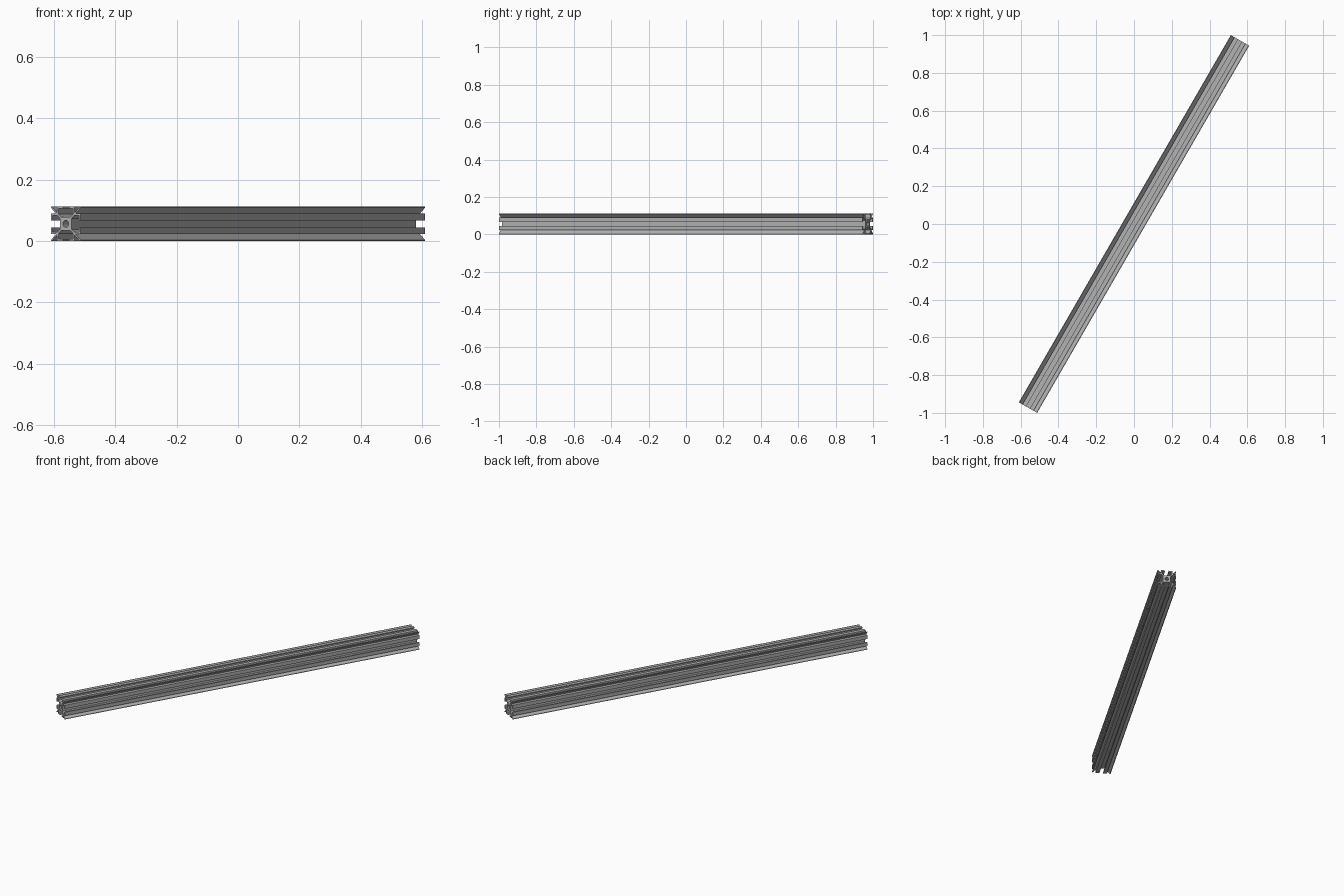
import bpy
from math import pi, sin, cos
from mathutils import Matrix

cube = bpy.data.objects.get("Cube")
if cube:
    bpy.data.objects.remove(cube, do_unlink=True)

WIDTH, LENGTH, HEADING = 0.1122, 2.245, pi / 6
BORE_RADIUS, BORE_SIDES = 0.1, 20

# Bare aluminium
metal = bpy.data.materials.new("aluminium_grey")
metal.use_nodes = True
grey = (0.45, 0.45, 0.45, 1)
metal.diffuse_color = grey
metal.node_tree.nodes["Principled BSDF"].inputs["Base Color"].default_value = grey

# Half of one side: corner fin, V groove, slot lip, slot chamber, core
half = [(-0.5, 0.5), (-0.47, 0.5), (-0.3, 0.33), (-0.3, 0.5), (-0.1, 0.5),
        (-0.1, 0.44), (-0.24, 0.44), (-0.24, 0.28), (-0.16, 0.2)]
side = half + [(-s, r) for s, r in reversed(half[1:])]

# Repeat the side around the section
outline = []
for quarter in range(4):
    a = -quarter * pi / 2
    outline += [(s * cos(a) - r * sin(a), s * sin(a) + r * cos(a)) for s, r in side]

# Round hole down the middle
bore = [(BORE_RADIUS * cos(2 * pi * i / BORE_SIDES),
         BORE_RADIUS * sin(2 * pi * i / BORE_SIDES)) for i in range(BORE_SIDES)]


def add_loop(curve, points):
    spline = curve.splines.new("POLY")
    spline.points.add(len(points) - 1)
    for p, (x, y) in zip(spline.points, points):
        p.co = (x * WIDTH, y * WIDTH, 0, 1)
    spline.use_cyclic_u = True


# Fill the section and extrude it both ways
section = bpy.data.curves.new("rail_section", "CURVE")
section.dimensions = "2D"
section.fill_mode = "BOTH"
section.extrude = LENGTH / 2
add_loop(section, outline)
add_loop(section, bore)
helper = bpy.data.objects.new("rail_section", section)
bpy.context.collection.objects.link(helper)
bpy.context.view_layer.update()
evaluated = helper.evaluated_get(bpy.context.evaluated_depsgraph_get())
mesh = bpy.data.meshes.new_from_object(evaluated)
bpy.data.objects.remove(helper, do_unlink=True)

# Lay the rail flat and turn it to its heading
mesh.transform(Matrix.Translation((0, 0, WIDTH / 2))
               @ Matrix.Rotation(-HEADING, 4, "Z")
               @ Matrix.Rotation(pi / 2, 4, "X"))
mesh.name = "slotted_rail"
mesh.materials.clear()
mesh.materials.append(metal)
for face in mesh.polygons:
    face.use_smooth = False
rail = bpy.data.objects.new("slotted_rail", mesh)
bpy.context.collection.objects.link(rail)
